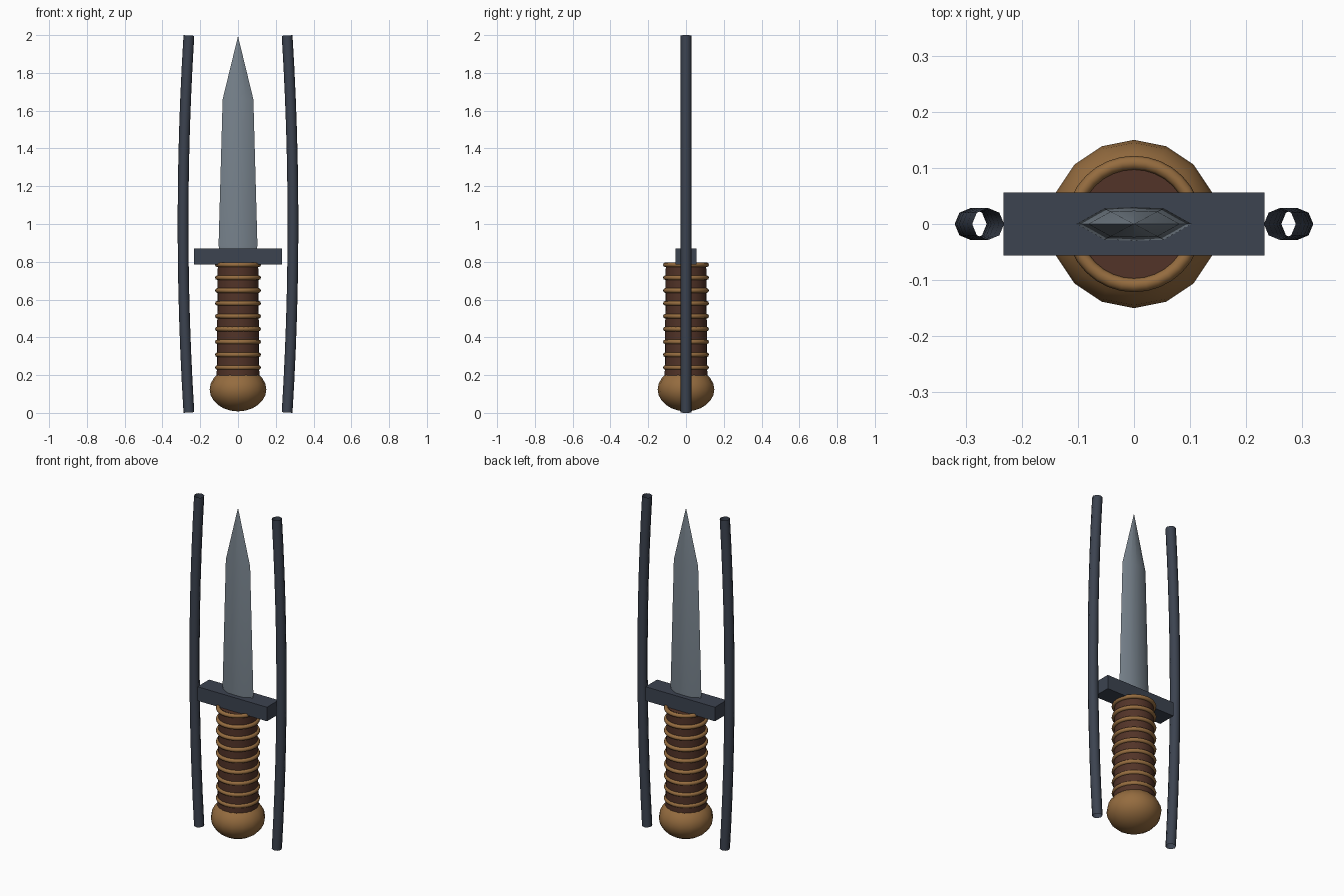
import bpy, bmesh, math

if "Cube" in bpy.data.objects:
    bpy.data.objects.remove(bpy.data.objects["Cube"])

def mat(name, rgb):
    m = bpy.data.materials.new(name)
    m.diffuse_color = (*rgb, 1)
    m.use_nodes = True
    m.node_tree.nodes["Principled BSDF"].inputs["Base Color"].default_value = m.diffuse_color
    return m

STEEL = mat("blade steel", (0.19, 0.23, 0.27))
DARK = mat("dark metal", (0.045, 0.056, 0.08))
LEATHER = mat("brown leather", (0.085, 0.034, 0.021))
BRASS = mat("aged brass", (0.30, 0.15, 0.05))

def finish(ob, name, m, angle=None):
    ob.name = name
    ob.data.materials.clear()
    ob.data.materials.append(m)
    if angle:
        bpy.ops.object.select_all(action='DESELECT')
        ob.select_set(True)
        bpy.context.view_layer.objects.active = ob
        bpy.ops.object.shade_smooth_by_angle(angle=math.radians(angle))
    return ob

def loft(name, rings, m, angle=None, cap=True):
    """Skin a list of equal-length point rings."""
    bm = bmesh.new()
    vs = [[bm.verts.new(p) for p in r] for r in rings]
    n = len(rings[0])
    for a, b in zip(vs, vs[1:]):
        for i in range(n):
            j = (i + 1) % n
            bm.faces.new((a[i], a[j], b[j], b[i]))
    if cap:
        bm.faces.new(vs[0][::-1])
        bm.faces.new(vs[-1])
    bmesh.ops.remove_doubles(bm, verts=bm.verts, dist=1e-5)
    if cap:
        bmesh.ops.recalc_face_normals(bm, faces=bm.faces)
    me = bpy.data.meshes.new(name)
    bm.to_mesh(me)
    bm.free()
    ob = bpy.data.objects.new(name, me)
    bpy.context.collection.objects.link(ob)
    return finish(ob, name, m, angle)

# Blade: flattened section with a soft centre ridge, tapering to a point
section = [(-.103, 0), (-.053, -.028), (0, -.03), (.053, -.028),
           (.103, 0), (.053, .028), (0, .03), (-.053, .028)]
levels = [(.86, .95), (.885, 1), (1.66, .79), (1.99, .01)]
loft("blade", [[(x * s, y * s, z) for x, y in section] for z, s in levels], STEEL, 30)

# Crossguard
bpy.ops.mesh.primitive_cube_add(size=1, location=(0, 0, .828))
guard = bpy.context.object
guard.scale = (.466, .112, .085)
finish(guard, "crossguard", DARK)

# Grip
bpy.ops.mesh.primitive_cone_add(vertices=24, radius1=.113, radius2=.107,
                                depth=.615, location=(0, 0, .4775))
finish(bpy.context.object, "grip", LEATHER, 35)

# Grip rings
for i in range(9):
    bpy.ops.mesh.primitive_torus_add(major_segments=32, minor_segments=8,
                                     major_radius=.109, minor_radius=.0125,
                                     location=(0, 0, .24 + i * .068))
    finish(bpy.context.object, f"grip_ring_{i + 1}", BRASS, 60)

# Pommel
bpy.ops.mesh.primitive_uv_sphere_add(segments=16, ring_count=12, radius=1,
                                     location=(0, 0, .124))
pommel = bpy.context.object
pommel.scale = (.15, .15, .116)
finish(pommel, "pommel", BRASS, 60)

# Bowed side rods: open octagonal tubes
def rod(side):
    rings = []
    for k in range(13):
        t = -1 + k / 6
        cx = .26 + .031 * (1 - t * t)
        tilt = math.atan(-.062 * t)      # ends stay square to the path
        ring = []
        for i in range(8):
            a = side * i * math.tau / 8
            u, v = .0285 * math.cos(a), .0285 * math.sin(a)
            ring.append((side * (cx + u * math.cos(tilt)), v,
                         1 + .998 * t - u * math.sin(tilt)))
        rings.append(ring)
    loft("left_rod" if side < 0 else "right_rod", rings, DARK, 60, cap=False)

for s in (-1, 1):
    rod(s)
